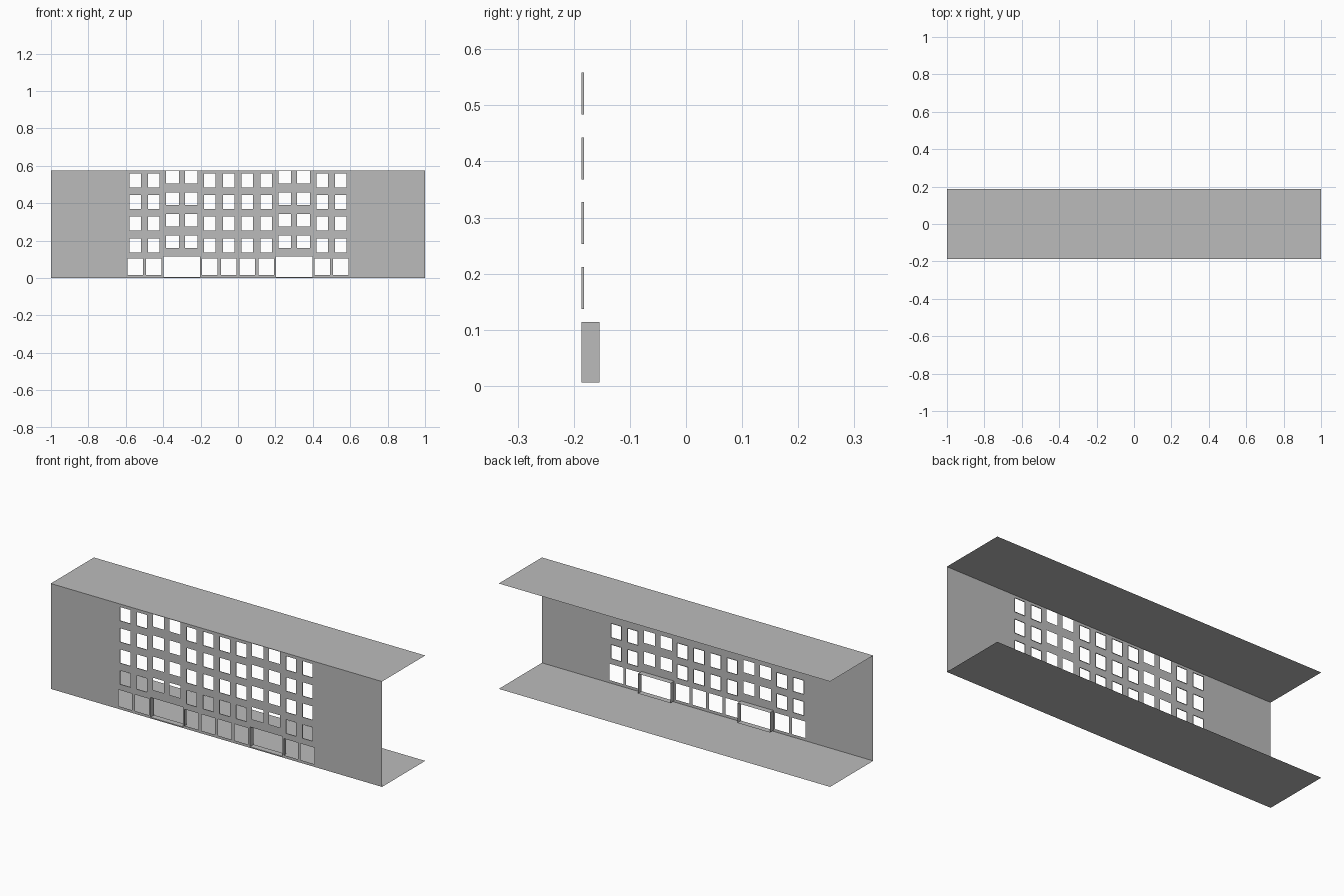
import bpy
import bmesh

cube = bpy.data.objects.get("Cube")
if cube:
    bpy.data.objects.remove(cube, do_unlink=True)

FRONT, BACK, HEIGHT = -0.186, 0.186, 0.575
FLOOR_STEP = 0.1155

grey = bpy.data.materials.new("plain_grey")
grey.use_nodes = True
COLOUR = (0.5, 0.5, 0.5, 1)
grey.diffuse_color = COLOUR
grey.node_tree.nodes["Principled BSDF"].inputs["Base Color"].default_value = COLOUR


def make_object(name, quads):
    """Build a sheet object from four-cornered faces, welding shared corners."""
    bm = bmesh.new()
    for quad in quads:
        bm.faces.new([bm.verts.new(p) for p in quad])
    bmesh.ops.remove_doubles(bm, verts=bm.verts, dist=1e-5)
    mesh = bpy.data.meshes.new(name)
    bm.to_mesh(mesh)
    bm.free()
    mesh.materials.append(grey)
    obj = bpy.data.objects.new(name, mesh)
    bpy.context.collection.objects.link(obj)
    return obj


def sheet(name, z, up):
    quad = [(-1, FRONT, z), (1, FRONT, z), (1, BACK, z), (-1, BACK, z)]
    make_object(name, [quad if up else quad[::-1]])


def opening(centre, width, bottom, top):
    return (centre - width / 2, centre + width / 2, bottom, top)


def reveal(hole, depth):
    """Four inward faces lining an opening."""
    x0, x1, z0, z1 = hole
    ring = [(x0, z0), (x1, z0), (x1, z1), (x0, z1)]
    return [[(a[0], FRONT, a[1]), (b[0], FRONT, b[1]),
             (b[0], FRONT + depth, b[1]), (a[0], FRONT + depth, a[1])]
            for a, b in zip(ring, ring[1:] + ring[:1])]


# Openings: two doorways, tall windows, wide windows above the doorways
doors, tall, wide, ground = [], [], [], []
for side in (-1, 1):
    doors.append(opening(side * 0.3, 0.196, 0.006, 0.114))
    for x in (0.05, 0.15, 0.45, 0.55):
        ground.append(opening(side * x, 0.083, 0.015, 0.105))
        for level in range(4):
            z = 0.137 + level * FLOOR_STEP
            tall.append(opening(side * x, 0.062, z, z + 0.075))
    for x in (0.25, 0.35):
        for level in range(4):
            z = 0.159 + level * FLOOR_STEP
            wide.append(opening(side * x, 0.068, z, z + 0.067))
holes = doors + tall + wide + ground

# Front wall: grid cells wherever there is no opening
xs = sorted({-1, 1} | {round(v, 4) for h in holes for v in h[:2]})
zs = sorted({0, HEIGHT} | {round(v, 4) for h in holes for v in h[2:]})
cells = []
for x0, x1 in zip(xs, xs[1:]):
    for z0, z1 in zip(zs, zs[1:]):
        cx, cz = (x0 + x1) / 2, (z0 + z1) / 2
        if not any(h[0] < cx < h[1] and h[2] < cz < h[3] for h in holes):
            cells.append([(x0, FRONT, z0), (x1, FRONT, z0),
                          (x1, FRONT, z1), (x0, FRONT, z1)])
make_object("front_wall", cells)

# Roof and floor sheets, then the linings of the openings
sheet("roof", HEIGHT, True)
sheet("floor", 0, False)
make_object("door_reveals", [q for h in doors for q in reveal(h, 0.032)])
make_object("window_reveals", [q for h in tall for q in reveal(h, 0.004)])
